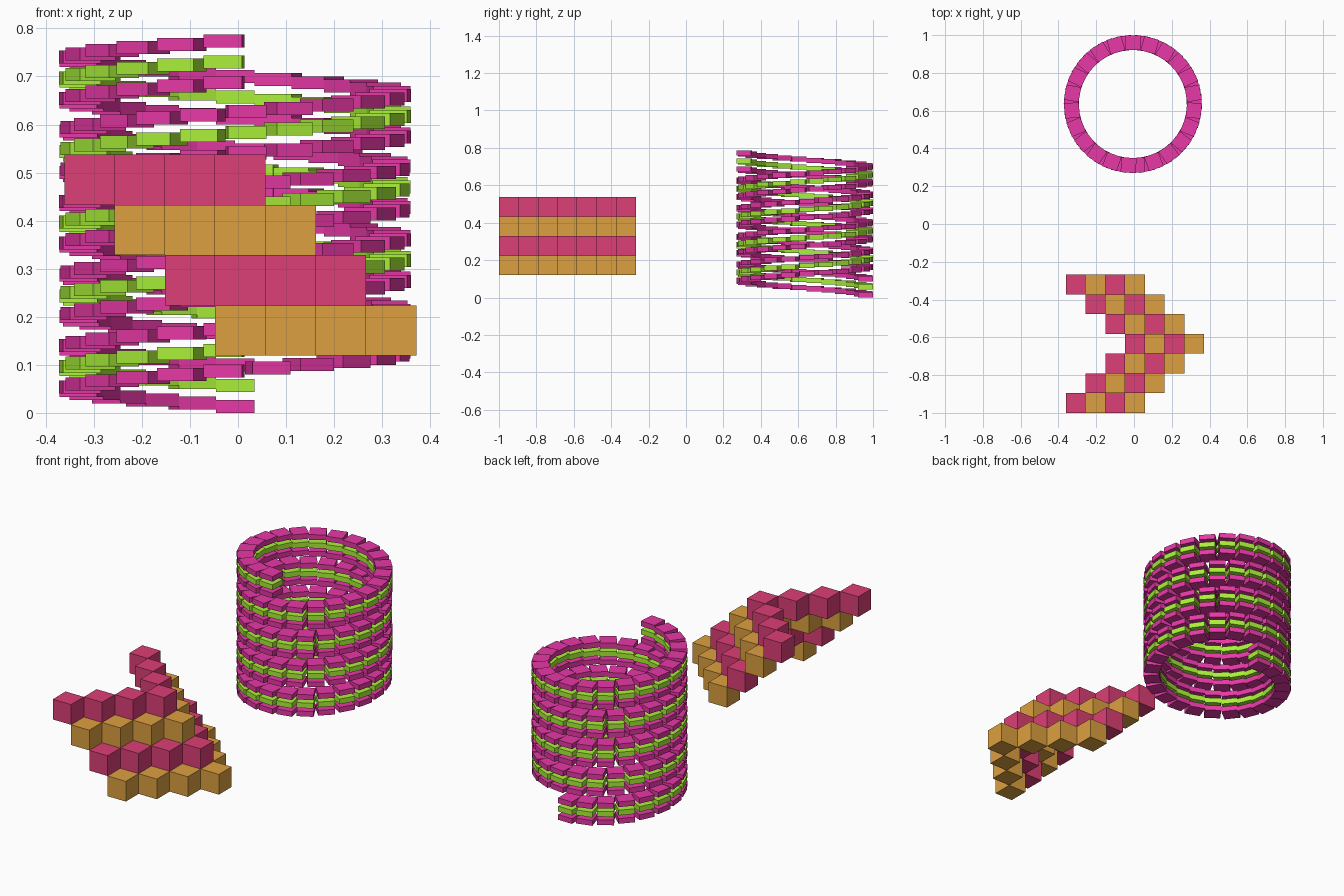
import bpy, bmesh
from math import radians, sin, cos
from mathutils import Matrix, Vector

if "Cube" in bpy.data.objects:
    bpy.data.objects.remove(bpy.data.objects["Cube"])


def material(name, rgb):
    m = bpy.data.materials.new(name)
    m.diffuse_color = (*rgb, 1)
    m.use_nodes = True
    m.node_tree.nodes["Principled BSDF"].inputs["Base Color"].default_value = m.diffuse_color
    return m


def boxes_object(name, mat, placements, size):
    """One mesh of equal boxes; each placement is (position, turn about z)."""
    bm = bmesh.new()
    for pos, turn in placements:
        bmesh.ops.create_cube(bm, size=1, matrix=Matrix.Translation(Vector(pos))
                              @ Matrix.Rotation(turn, 4, 'Z')
                              @ Matrix.Diagonal((*size, 1)))
    mesh = bpy.data.meshes.new(name)
    bm.to_mesh(mesh)
    bm.free()
    mesh.materials.append(mat)
    obj = bpy.data.objects.new(name, mesh)
    bpy.context.collection.objects.link(obj)


pink = material("pink", (0.80, 0.04, 0.38))
green = material("green", (0.40, 0.87, 0.04))
red = material("red", (0.72, 0.05, 0.18))
orange = material("orange", (0.72, 0.35, 0.05))

# Arrow of cubes: four V-shaped layers, each stepped back by one cube
C = 0.1046
for layer in range(4):
    cubes = [((0.371 - C * (0.5 + layer + abs(j)), -0.634 + j * C,
               0.119 + C * (layer + 0.5)), 0) for j in range(-3, 4)]
    boxes_object(f"arrow_layer_{layer + 1}", red if layer % 2 else orange,
                 cubes, (C, C, C))

# Triple helix of flat bricks, starting at the back and climbing anticlockwise
CX, CY, R = -0.006, 0.635, 0.3245
STEP, RISE, COUNT = radians(16), 0.00667, 102
for name, mat, z0 in (("helix_lower_strand", pink, 0.0135),
                      ("helix_middle_strand", green, 0.0567),
                      ("helix_upper_strand", pink, 0.0999)):
    bricks = []
    for k in range(COUNT):
        a = radians(90) + k * STEP
        bricks.append(((CX + R * cos(a), CY + R * sin(a), z0 + k * RISE), a))
    boxes_object(name, mat, bricks, (0.079, 0.08, 0.027))
